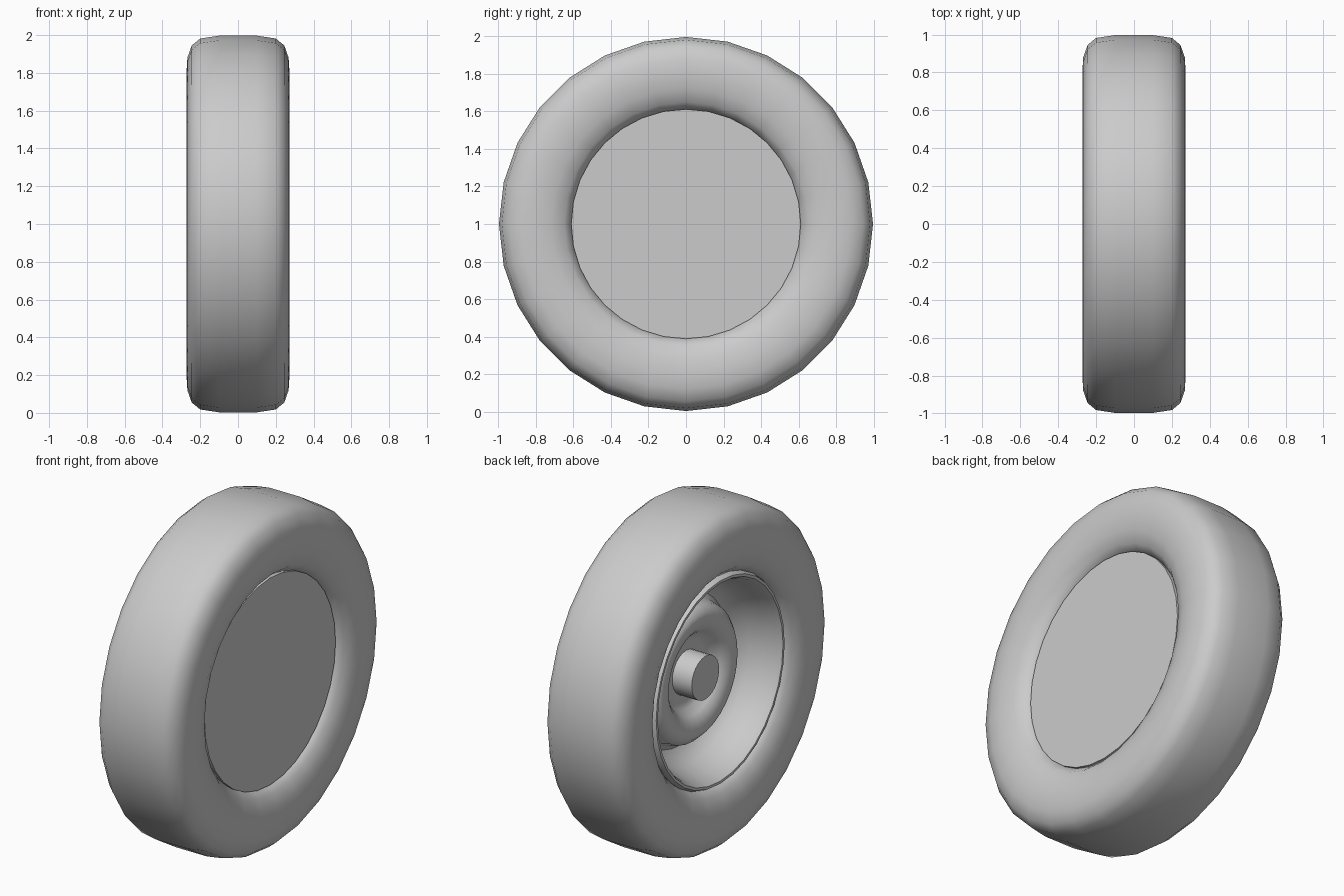
import bpy
import bmesh
import math
from mathutils import Vector

if "Cube" in bpy.data.objects:
    bpy.data.objects.remove(bpy.data.objects["Cube"])

# One plain grey for the whole wheel
GREY = (0.6, 0.6, 0.6, 1.0)
grey = bpy.data.materials.new("plain grey")
grey.use_nodes = True
grey.diffuse_color = GREY
grey.node_tree.nodes["Principled BSDF"].inputs["Base Color"].default_value = GREY

AXLE = Vector((0, 0, 1))


def lathe(name, profile, steps, closed=False, sharp=40):
    """Spin a profile of (x, radius) points around the axle."""
    bm = bmesh.new()
    verts = [bm.verts.new((x, 0, r)) for x, r in profile]
    ends = verts[1:] + verts[:1] if closed else verts[1:]
    edges = [bm.edges.new(pair) for pair in zip(verts, ends)]
    bmesh.ops.spin(bm, geom=verts + edges, cent=(0, 0, 0), axis=(1, 0, 0),
                   angle=math.tau, steps=steps)
    bmesh.ops.remove_doubles(bm, verts=bm.verts, dist=0.0005)
    bmesh.ops.recalc_face_normals(bm, faces=bm.faces)
    mesh = bpy.data.meshes.new(name)
    bm.to_mesh(mesh)
    bm.free()
    mesh.materials.append(grey)
    obj = bpy.data.objects.new(name, mesh)
    obj.location = AXLE
    bpy.context.collection.objects.link(obj)
    bpy.ops.object.select_all(action="DESELECT")
    obj.select_set(True)
    bpy.context.view_layer.objects.active = obj
    bpy.ops.object.shade_smooth_by_angle(angle=math.radians(sharp))
    return obj


# Tyre: half a rounded section, mirrored to the other side
half = [(0.19, 0.61), (0.235, 0.65), (0.262, 0.72), (0.273, 0.80),
        (0.268, 0.88), (0.245, 0.945), (0.20, 0.982), (0.10, 0.997)]
section = half + [(-x, r) for x, r in reversed(half)]
lathe("tyre", section, 28, closed=True, sharp=50)

# Flat plate closing the +x side
lathe("back_plate", [(0.21, 0), (0.21, 0.612), (0.17, 0.612), (0.17, 0)], 32)

# Dished rim on the -x side: lip, bowl, groove, raised ring, hub recess
rim = [(0.16, 0.612), (-0.20, 0.612), (-0.225, 0.60), (-0.225, 0.585),
       (-0.20, 0.57), (-0.13, 0.55), (-0.05, 0.52), (0.01, 0.48),
       (0.035, 0.44), (0.01, 0.41), (-0.05, 0.395), (-0.085, 0.36),
       (-0.09, 0.32), (-0.075, 0.27), (-0.05, 0.24), (-0.01, 0.21),
       (0.0, 0.17), (0.0, 0)]
lathe("rim", rim, 32)

# Hub cap standing out of the recess
lathe("hub_cap", [(0.01, 0.128), (-0.127, 0.128), (-0.127, 0)], 24)
